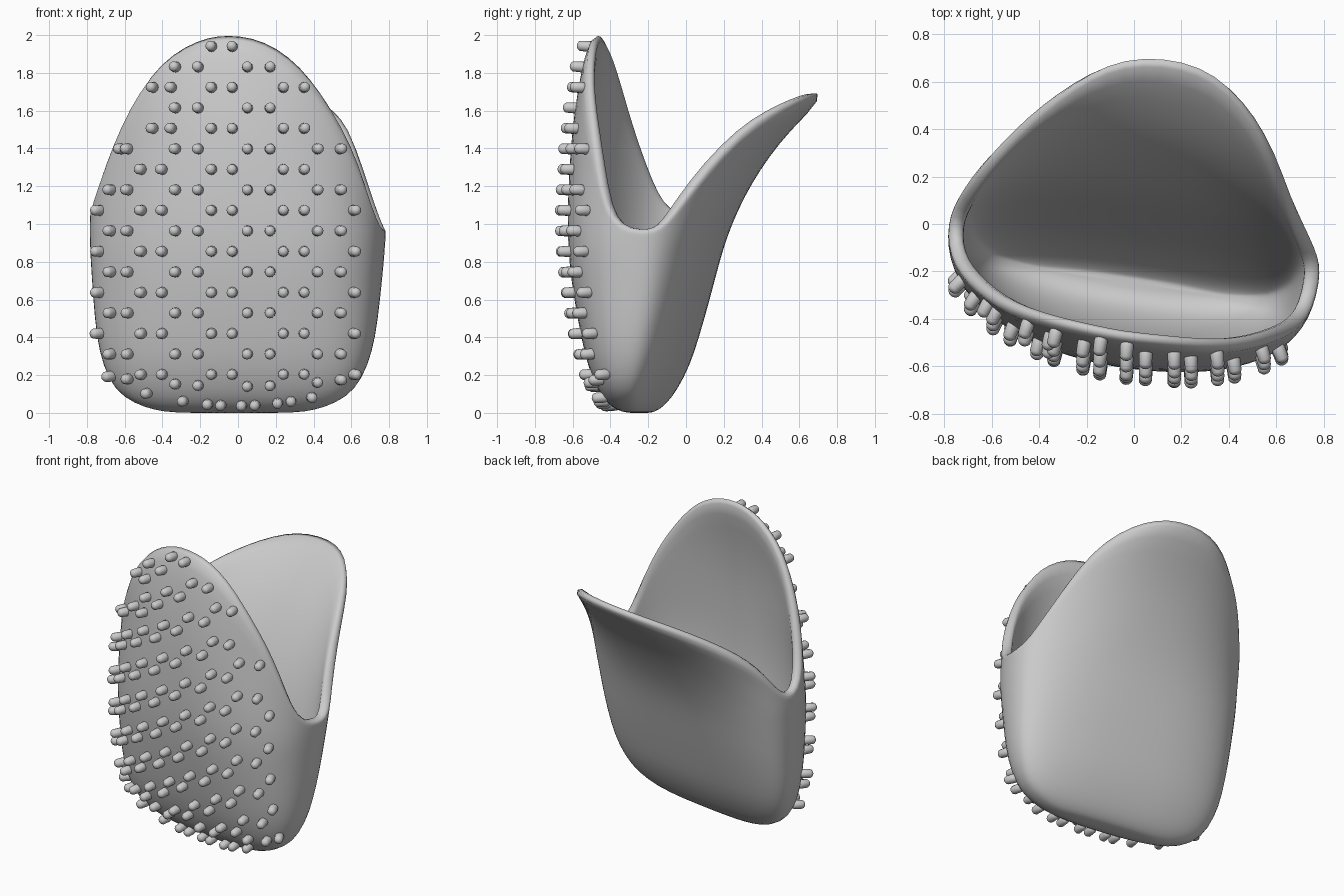
import bpy, bmesh
from math import cos, sin, pi, radians
from mathutils import Vector, Matrix

if "Cube" in bpy.data.objects:
    bpy.data.objects.remove(bpy.data.objects["Cube"])

ROT = radians(8.5)      # the whole pouch is turned slightly about z
PIVOT = -0.12


def lerp(table, t):
    if t <= table[0][0]:
        return table[0][1]
    for (a, p), (b, q) in zip(table, table[1:]):
        if t <= b:
            return p + (q - p) * (t - a) / (b - a)
    return table[-1][1]


# Profiles against height: half width, front wall, back wall, side seam
WIDTH = [(0, .33), (.015, .43), (.05, .54), (.12, .645), (.25, .71), (.4, .747), (.7, .778), (.95, .793)]
FRONT = [(0, -.29), (.015, -.34), (.05, -.39), (.12, -.44), (.25, -.495), (.5, -.555), (.8, -.6),
         (1.05, -.615), (1.5, -.60), (1.8, -.55), (2, -.50)]
BACK = [(0, -.21), (.015, -.18), (.05, -.14), (.12, -.09), (.25, -.02), (.5, .06), (.8, .145),
        (1.0, .215), (1.2, .325), (1.4, .46), (1.55, .60), (1.68, .745)]
SEAM = [(0, -.25), (.3, -.2), (1, -.12)]
# Rim heights against position across the pouch
RIM_FRONT = [(-1, 1.05), (-.97, 1.1), (-.9, 1.25), (-.8, 1.44), (-.7, 1.61), (-.6, 1.74), (-.5, 1.84),
             (-.4, 1.91), (-.2, 2.0), (0, 2.015), (.2, 2.0), (.4, 1.92), (.5, 1.84), (.6, 1.74),
             (.7, 1.63), (.8, 1.48), (.9, 1.27), (.97, 1.02), (1, .97)]
RIM_BACK = [(-1, 1.05), (-.97, 1.15), (-.92, 1.28), (-.83, 1.38), (-.69, 1.48), (-.45, 1.6), (-.2, 1.66),
            (0, 1.675), (.2, 1.675), (.45, 1.635), (.63, 1.54), (.71, 1.45), (.8, 1.28), (.9, 1.1),
            (.97, .98), (1, .97)]


def turn(x, y, z):
    d = y - PIVOT
    return Vector((x * cos(ROT) + d * sin(ROT), PIVOT + d * cos(ROT) - x * sin(ROT), z))


# Roundness of the cross-section: 2 is an ellipse, more is boxier
def exponent(c, s, z):
    if s >= 0:
        return lerp([(.6, 2.65), (1.15, 2.2)], z)
    if c < 0:
        return lerp([(.3, 2.3), (.9, 2.1), (1.4, 1.8)], z)
    return lerp([(.9, 2.5), (1.5, 1.95)], z)


def shell(theta, z):
    c, s = cos(theta), sin(theta)
    n = exponent(c, s, z)
    cx = abs(c) ** (2 / n) * (1 if c > 0 else -1)
    sy = abs(s) ** (2 / n)
    mid = lerp(SEAM, z)
    end = lerp(FRONT if s < 0 else BACK, z)
    return turn(lerp(WIDTH, z) * cx, mid + (end - mid) * sy, z)


def rim(theta):
    c, s = cos(theta), sin(theta)
    z = 1.3
    for _ in range(12):     # position across depends on height, so settle both
        cx = abs(c) ** (2 / exponent(c, s, z)) * (1 if c > 0 else -1)
        z = .5 * z + .5 * lerp(RIM_FRONT if s < 0 else RIM_BACK, cx)
    return z


def make_object(name, bm):
    for f in bm.faces:
        f.smooth = True
    me = bpy.data.meshes.new(name)
    bm.to_mesh(me)
    bm.free()
    ob = bpy.data.objects.new(name, me)
    bpy.context.collection.objects.link(ob)
    return ob


# Open pouch: closed base, low sides, tall front wall, flared back wall
N = 36
LEVELS = [0, .015, .05, .12, .25, .4, .6, .8]
STEPS = 6
bm = bmesh.new()
cols = []
for i in range(N):
    th = 2 * pi * i / N
    top = rim(th)
    zs = LEVELS + [.8 + (top - .8) * k / STEPS for k in range(1, STEPS + 1)]
    cols.append([bm.verts.new(shell(th, z)) for z in zs])
centre = bm.verts.new(turn(0, -.25, 0))
for i in range(N):
    a, b = cols[i], cols[(i + 1) % N]
    bm.faces.new((centre, b[0], a[0]))
    for k in range(len(a) - 1):
        bm.faces.new((a[k], b[k], b[k + 1], a[k + 1]))
pouch = make_object("pouch", bm)
sol = pouch.modifiers.new("thickness", 'SOLIDIFY')
sol.thickness = .065
sol.offset = -1
sub = pouch.modifiers.new("smooth", 'SUBSURF')
sub.levels = sub.render_levels = 1


# Find the angle on the front wall for a given front-view x and z
def front_angle(x, z):
    lo, hi = pi, 2 * pi
    for _ in range(30):
        m = (lo + hi) / 2
        if shell(m, z).x < x:
            lo = m
        else:
            hi = m
    return (lo + hi) / 2


# Rounded bristles in staggered pairs on the front wall
EVEN = [-.73, -.51, -.40, -.14, -.03, .24, .35, .61]
ODD = [-.67, -.58, -.33, -.21, .05, .17, .42, .54]
LAST = [-.48, -.29, -.16, -.09, .02, .09, .21, .28, .39]
ROWS = [1.94 - .1085 * k for k in range(17)] + [.14, .04]
bm = bmesh.new()
for k, row in enumerate(ROWS):
    for x in LAST if k == 18 else ODD if k % 2 else EVEN:
        # the lowest rows curl up at the sides
        z = row + (.28 * x * x if k == 18 else .12 * x * x if k == 17 else 0)
        if z > 1.45 and abs(x) > .38:
            if k % 2 or abs(x) > .55:
                continue
            x *= .88
        if z > 1.2 and abs(x) > .58:
            x *= .92
            if k % 2 == 0:
                continue
        th = front_angle(x, z)
        if th < pi + .12 or th > 2 * pi - .12 or z > rim(th) - .02:
            continue
        p = shell(th, z)
        du = shell(th + .02, z) - shell(th - .02, z)
        dz = shell(th, z + .02) - shell(th, max(z - .02, 0))
        nrm = du.cross(dz).normalized()
        nrm = Vector((nrm.x * .6, nrm.y, nrm.z * (.3 if z > .3 else .1))).normalized()
        mat = Matrix.Translation(p) @ nrm.to_track_quat('Z', 'Y').to_matrix().to_4x4()
        ball = bmesh.ops.create_uvsphere(bm, u_segments=12, v_segments=8, radius=.029)["verts"]
        for v in ball:
            if v.co.z > .001:
                v.co.z += .035
            v.co = mat @ v.co
make_object("bristles", bm)
